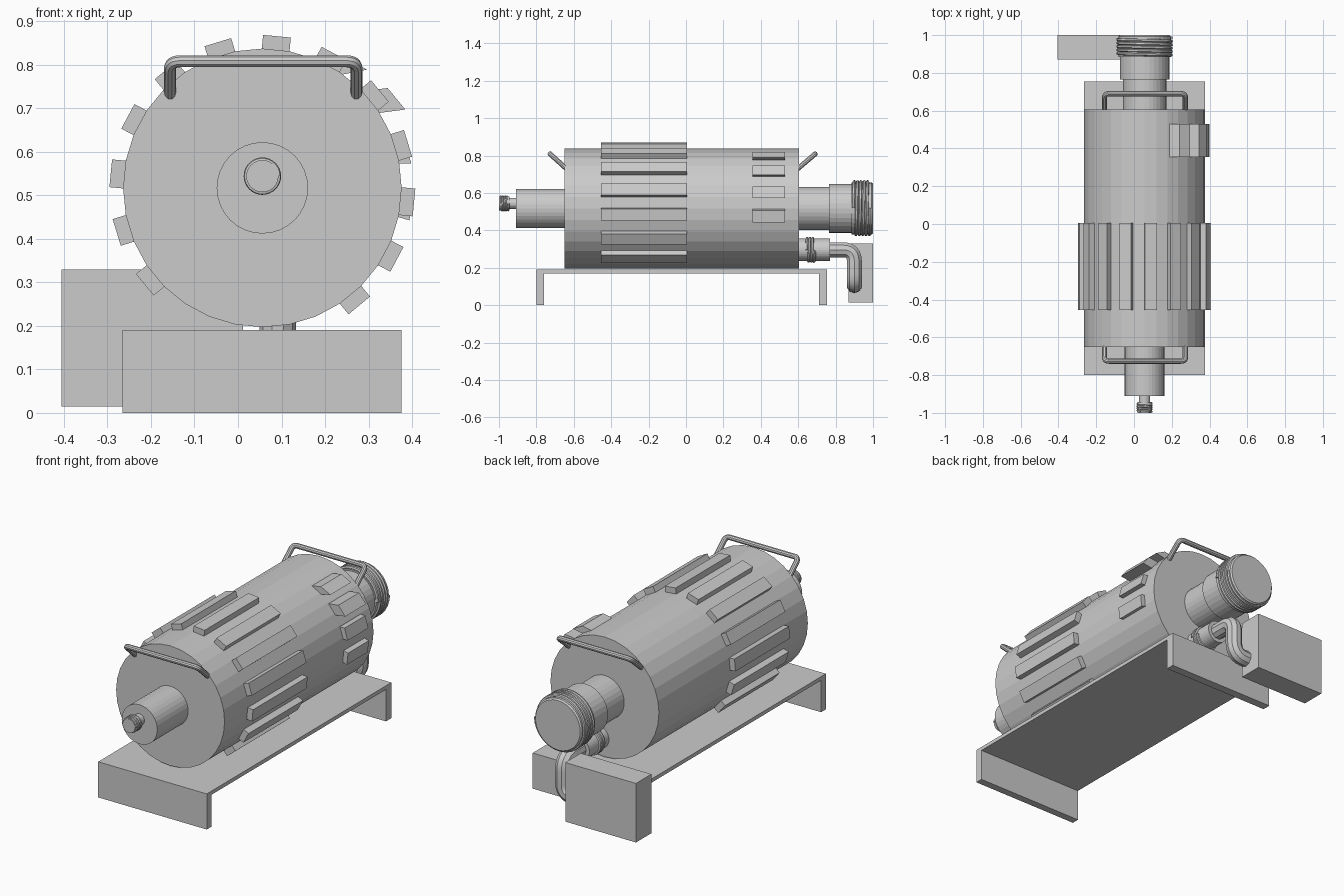
import bpy, bmesh
from math import sin, cos, pi, radians
from mathutils import Vector

if "Cube" in bpy.data.objects:
    bpy.data.objects.remove(bpy.data.objects["Cube"])

CX, CZ = 0.056, 0.517  # drum axis


def mesh_object(name, bm):
    bmesh.ops.recalc_face_normals(bm, faces=bm.faces)
    me = bpy.data.meshes.new(name)
    bm.to_mesh(me)
    bm.free()
    ob = bpy.data.objects.new(name, me)
    bpy.context.collection.objects.link(ob)
    return ob


def box(name, x0, x1, y0, y1, z0, z1):
    return extrude(name, [(x0, z0), (x1, z0), (x1, z1), (x0, z1)], y0, y1)


def extrude(name, pts, y0, y1):
    """Extrude an XZ outline along y."""
    bm = bmesh.new()
    a = [bm.verts.new((x, y0, z)) for x, z in pts]
    b = [bm.verts.new((x, y1, z)) for x, z in pts]
    bm.faces.new(a)
    bm.faces.new(b)
    for i in range(len(pts)):
        j = (i + 1) % len(pts)
        bm.faces.new((a[i], a[j], b[j], b[i]))
    return mesh_object(name, bm)


def lathe(name, x, z, profile, sides=32):
    """Capped turned part about a y axis; profile is (y, radius) pairs."""
    bm = bmesh.new()
    rings = [[bm.verts.new((x + r * cos(2 * pi * i / sides), y, z + r * sin(2 * pi * i / sides)))
              for i in range(sides)] for y, r in profile]
    for a, b in zip(rings, rings[1:]):
        for i in range(sides):
            j = (i + 1) % sides
            bm.faces.new((a[i], a[j], b[j], b[i]))
    bm.faces.new(rings[0])
    bm.faces.new(rings[-1])
    return mesh_object(name, bm)


def tube(name, pts, radius, res=3):
    cu = bpy.data.curves.new(name, 'CURVE')
    cu.dimensions = '3D'
    cu.bevel_depth = radius
    cu.bevel_resolution = res
    cu.use_fill_caps = True
    sp = cu.splines.new('POLY')
    sp.points.add(len(pts) - 1)
    for p, co in zip(sp.points, pts):
        p.co = (*co, 1)
    ob = bpy.data.objects.new(name, cu)
    bpy.context.collection.objects.link(ob)
    bpy.context.view_layer.objects.active = ob
    ob.select_set(True)
    bpy.ops.object.convert(target='MESH')
    bpy.ops.object.shade_smooth_by_angle()
    ob.select_set(False)
    return ob


def rounded(pts, r, steps=6):
    """Round the inner corners of a path."""
    pts = [Vector(p) for p in pts]
    out = [pts[0]]
    for a, b, c in zip(pts, pts[1:], pts[2:]):
        p, q = b + (a - b).normalized() * r, b + (c - b).normalized() * r
        for i in range(steps + 1):
            t = i / steps
            out.append(p * (1 - t) ** 2 + b * (2 * t * (1 - t)) + q * t * t)
    return out + [pts[-1]]


def thread(name, x, z, r, y0, y1, turns, wire):
    n = turns * 32
    tube(name, [(x + r * cos(2 * pi * i / 32), y0 + (y1 - y0) * i / n, z + r * sin(2 * pi * i / 32))
                for i in range(n + 1)], wire, 1)


def pad(name, angle, y0, y1, r_out, shift=0):
    """Raised bar on the drum; shift leans its outer face sideways."""
    a = radians(angle)
    n, t = Vector((cos(a), sin(a))), Vector((sin(a), -cos(a)))
    c, h = Vector((CX, CZ)), 0.032
    extrude(name, [c + n * 0.307 - t * h, c + n * 0.307 + t * h,
                   c + n * r_out + t * (h + shift), c + n * r_out + t * (shift - h)], y0, y1)


# Base: plate with two end feet
bx0, bx1 = -0.265, 0.376
box("base_plate", bx0, bx1, -0.80, 0.755, 0.17, 0.19)
box("base_front_foot", bx0, bx1, -0.80, -0.76, 0, 0.18)
box("base_back_foot", bx0, bx1, 0.71, 0.755, 0, 0.18)

# Drum
lathe("drum", CX, CZ, [(-0.65, 0.32), (0.605, 0.32)])

# Long ribs and the leaning short blocks
for i in range(13):
    pad(f"long_rib_{i}", -50.5 + 22.5 * i, -0.455, 0.005, 0.35)
for i, (angle, r, s) in enumerate([(62.5, 0.352, 0.056), (39.5, 0.368, 0.038),
                                   (16.5, 0.344, 0.012), (-6, 0.344, 0.007)]):
    pad(f"short_block_{i}", angle, 0.355, 0.53, r, s)

# Front boss and threaded spigot
lathe("front_boss", CX, CZ, [(-0.91, 0.105), (-0.64, 0.105)])
lathe("front_spigot", CX, 0.544, [(-1.0, 0.037), (-0.943, 0.037), (-0.943, 0.03), (-0.90, 0.03)], 24)
thread("front_spigot_thread", CX, 0.544, 0.037, -0.993, -0.948, 4, 0.006)

# Rear outlet with thread
lathe("rear_outlet", CX, CZ, [(0.59, 0.115), (0.765, 0.115), (0.765, 0.131), (0.885, 0.131),
                              (0.885, 0.139), (0.993, 0.139), (1.0, 0.132)])
thread("rear_outlet_thread", CX, CZ + 0.002, 0.141, 0.895, 0.985, 5, 0.009)

# Lower fitting and bent pipe running into the side box
PX, PZ = 0.091, 0.296
lathe("lower_fitting", PX, PZ, [(0.56, 0.06), (0.77, 0.06)])
thread("lower_fitting_thread", PX, PZ, 0.062, 0.645, 0.688, 3, 0.008)
tube("bent_pipe", rounded([(PX, 0.75, PZ), (PX, 0.9, PZ), (PX, 0.9, 0.107), (-0.02, 0.9, 0.107)], 0.06), 0.042)
box("side_box", -0.405, 0.012, 0.87, 1.0, 0.015, 0.33)

# Handles at both ends
for name, y0, y1 in (("front_handle", -0.64, -0.726), ("back_handle", 0.598, 0.69)):
    tube(name, rounded([(-0.156, y0, 0.73), (-0.156, y1, 0.808),
                        (0.272, y1, 0.808), (0.272, y0, 0.73)], 0.025), 0.014)
